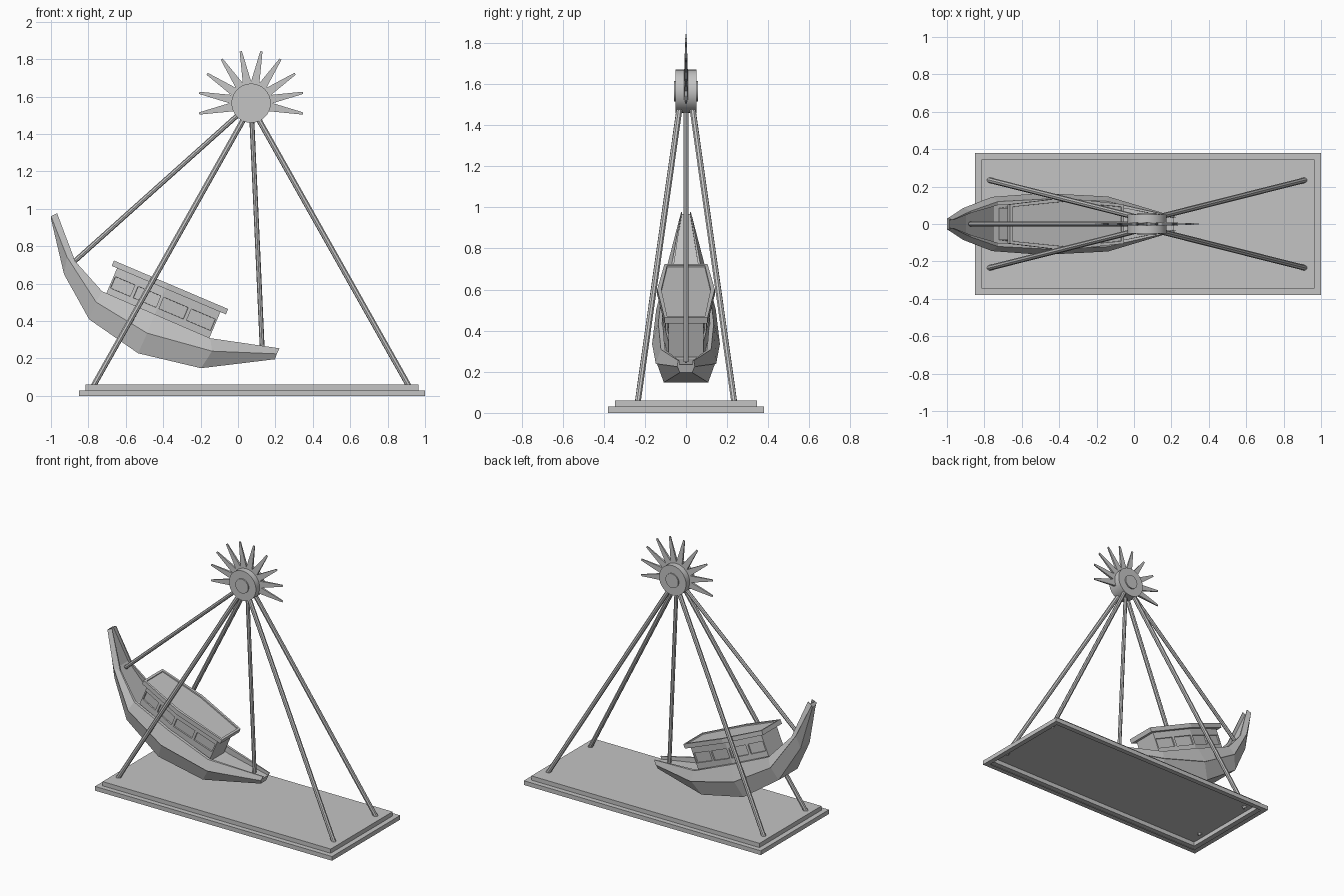
import bpy, bmesh, math
from mathutils import Matrix, Vector

if "Cube" in bpy.data.objects:
    bpy.data.objects.remove(bpy.data.objects["Cube"])

grey = bpy.data.materials.new("plain_grey")
grey.use_nodes = True
COLOUR = (0.55, 0.55, 0.55, 1)
grey.diffuse_color = COLOUR
grey.node_tree.nodes["Principled BSDF"].inputs["Base Color"].default_value = COLOUR

HUB = Vector((0.07, 0, 1.565))
# Ship coordinates: origin at the hub, swung towards the right
SWING = Matrix.Translation(HUB) @ Matrix.Rotation(math.radians(23), 4, "Y")


def finish(name, bm, matrix=None):
    bmesh.ops.recalc_face_normals(bm, faces=bm.faces[:])
    if matrix:
        bm.transform(matrix)
    mesh = bpy.data.meshes.new(name)
    bm.to_mesh(mesh)
    bm.free()
    mesh.materials.append(grey)
    obj = bpy.data.objects.new(name, mesh)
    bpy.context.collection.objects.link(obj)
    return obj


def loft(rings, cap_start=True, cap_end=True):
    """Skin closed rings that all have the same number of points."""
    bm = bmesh.new()
    rows = [[bm.verts.new(p) for p in ring] for ring in rings]
    for a, b in zip(rows, rows[1:]):
        for i in range(len(a)):
            j = (i + 1) % len(a)
            bm.faces.new((a[i], a[j], b[j], b[i]))
    if cap_start:
        bm.faces.new(rows[0])
    if cap_end:
        bm.faces.new(rows[-1])
    return bm


def smooth(obj):
    bpy.ops.object.select_all(action="DESELECT")
    obj.select_set(True)
    bpy.context.view_layer.objects.active = obj
    bpy.ops.object.shade_smooth_by_angle(angle=math.radians(35))


def rod(name, start, end, radius):
    start, end = Vector(start), Vector(end)
    bm = bmesh.new()
    bmesh.ops.create_cone(bm, cap_ends=True, segments=8, radius1=radius,
                          radius2=radius, depth=(end - start).length)
    turn = (end - start).to_track_quat("Z", "Y").to_matrix().to_4x4()
    finish(name, bm, Matrix.Translation((start + end) / 2) @ turn)


# Stepped base, open underneath
def rectangle(inset, z):
    x, y = 0.925 - inset, 0.38 - inset
    return [(0.075 + sx * x, sy * y, z)
            for sx, sy in ((-1, -1), (1, -1), (1, 1), (-1, 1))]


STEP = 0.035
finish("base", loft([rectangle(STEP, 0), rectangle(0, 0), rectangle(0, 0.03),
                     rectangle(STEP, 0.03), rectangle(STEP, 0.06)],
                    cap_start=False))

# Four splayed support legs
for sx, side in ((-1, "right"), (1, "left")):
    for sy, end in ((-1, "front"), (1, "back")):
        rod(f"leg_{end}_{side}", (HUB.x + sx * 0.845, sy * 0.235, 0.05),
            (HUB.x, sy * 0.022, 1.55), 0.015)


# Hub drum with a raised boss on each face
def circle(radius, y, count=32):
    return [(radius * math.cos(math.tau * i / count), y,
             radius * math.sin(math.tau * i / count)) for i in range(count)]


half = [(0.05, 0.058), (0.05, 0.05), (0.105, 0.05)]
drum = [circle(r, -y) for r, y in half] + [circle(r, y) for r, y in half[::-1]]
smooth(finish("hub", loft(drum), Matrix.Translation(HUB)))

# Fan of tapered sun rays around the upper part of the hub
for k in range(10):
    rings = [[(r, -t, -w), (r, t, -w), (r, t, w), (r, -t, w)]
             for r, w, t in ((0.09, 0.025, 0.009), (0.283, 0.006, 0.003))]
    spin = Matrix.Rotation(math.radians(11.25 - 22.5 * k), 4, "Y")
    finish(f"ray_{k + 1}", loft(rings), Matrix.Translation(HUB) @ spin)

# Hull stations: (along, up, half width) at the keel, chine and sheer
STATIONS = [
    ((-0.742, -0.989, 0.018), (-0.749, -0.974, 0.028), (-0.725, -0.947, 0.024)),
    ((-0.563, -1.233, 0.05), (-0.584, -1.142, 0.085), (-0.536, -1.145, 0.07)),
    ((-0.346, -1.402, 0.105), (-0.347, -1.303, 0.145), (-0.341, -1.237, 0.12)),
    ((-0.034, -1.467, 0.125), (-0.031, -1.349, 0.165), (-0.033, -1.24, 0.135)),
    ((0.307, -1.409, 0.108), (0.326, -1.302, 0.147), (0.29, -1.242, 0.122)),
    ((0.653, -1.21, 0.03), (0.65, -1.18, 0.043), (0.652, -1.147, 0.038)),
]


def hull_ring(keel, chine, sheer):
    keel, chine, sheer = Vector(keel), Vector(chine), Vector(sheer)
    lip = chine.copy()
    lip.z *= 0.96
    inner = sheer.copy()
    inner.z *= 0.84
    deck = chine.lerp(sheer, 0.35)
    deck.z = inner.z
    side = [keel, lip, chine, sheer, inner, deck]
    return ([(p.x, -p.z, p.y) for p in side]
            + [(p.x, p.z, p.y) for p in reversed(side)])


finish("hull", loft([hull_ring(*s) for s in STATIONS]), SWING)


# Cabin: plan bulges amidships, four recessed windows on each side
def plan(points, z):
    return [(u, -w, z) for u, w in points] + [(u, w, z) for u, w in points[::-1]]


WALL = [(-0.315, 0.085), (-0.183, 0.1), (-0.033, 0.117), (0.127, 0.101), (0.285, 0.085)]
bm = loft([plan(WALL, z) for z in (-1.29, -1.213, -1.128, -1.08)])
bmesh.ops.recalc_face_normals(bm, faces=bm.faces[:])
panes = [f for f in bm.faces if abs(f.normal.y) > 0.7
         and -1.2 < f.calc_center_median().z < -1.13]
bmesh.ops.inset_individual(bm, faces=panes, thickness=0.013, depth=0)
bmesh.ops.inset_individual(bm, faces=panes, thickness=0.001, depth=-0.009)
finish("cabin", bm, SWING)

# Roof with a shallow sunken panel
ROOF = [(-0.346, 0.105), (-0.033, 0.14), (0.317, 0.105)]
bm = loft([plan(ROOF, z) for z in (-1.092, -1.061)])
bmesh.ops.recalc_face_normals(bm, faces=bm.faces[:])
top = [f for f in bm.faces if f.normal.z > 0.9]
bmesh.ops.inset_individual(bm, faces=top, thickness=0.02, depth=0)
bmesh.ops.inset_individual(bm, faces=top, thickness=0.001, depth=-0.008)
finish("cabin_roof", bm, SWING)

# Two swing arms between the hub and the ship's ends
for name, u, v in (("bow_arm", -0.54, -1.15), ("stern_arm", 0.57, -1.19)):
    rod(name, HUB, SWING @ Vector((u, 0, v)), 0.013)
